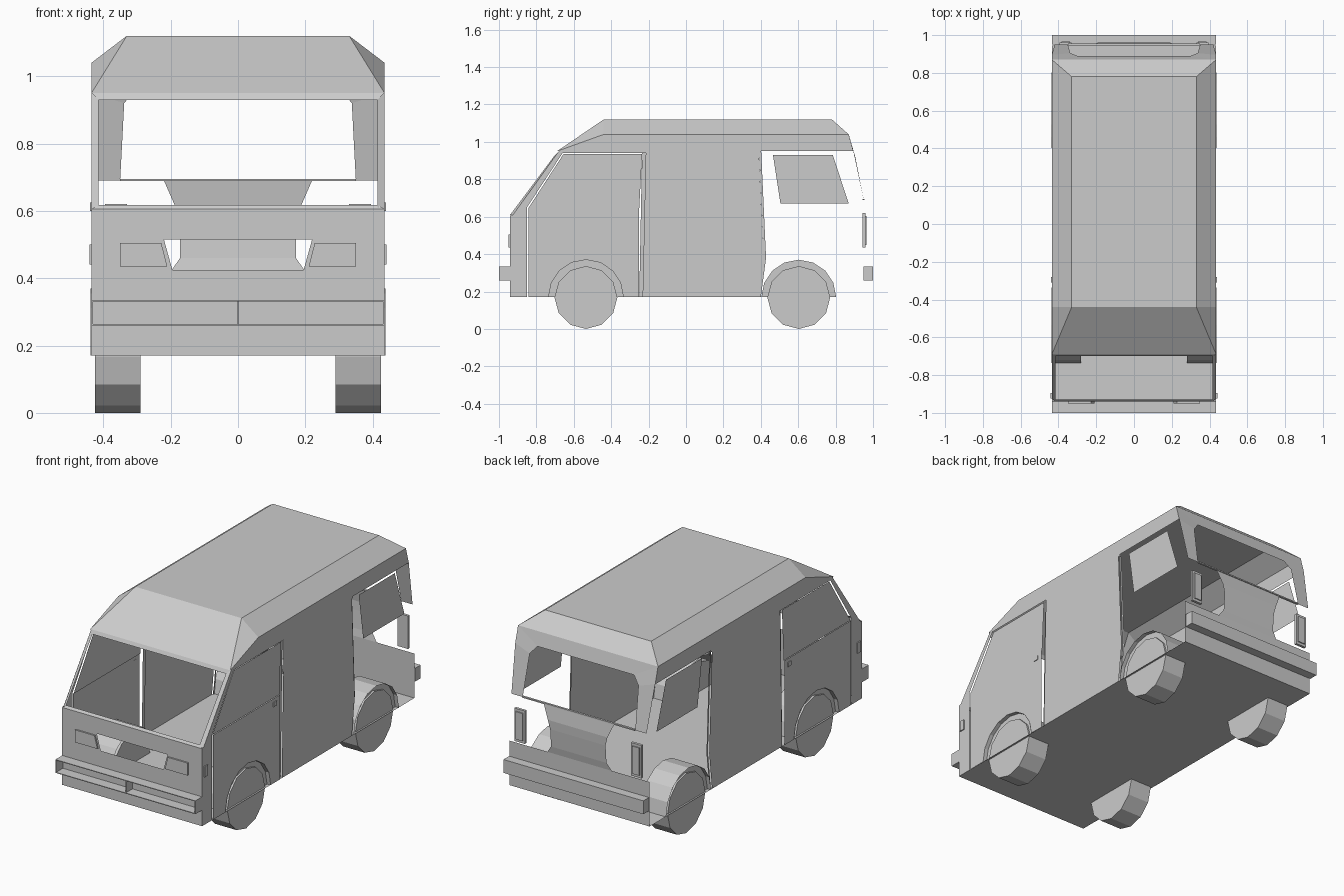
import bpy, math
from mathutils import Vector

cube = bpy.data.objects.get("Cube")
if cube:
    bpy.data.objects.remove(cube, do_unlink=True)

grey = bpy.data.materials.new("plain_grey")
grey.use_nodes = True
GREY = (0.6, 0.6, 0.6, 1)
grey.diffuse_color = GREY
grey.node_tree.nodes["Principled BSDF"].inputs["Base Color"].default_value = GREY

CORE = Vector((0, 0, 0.55))


def sheet(name, faces, mirror=True):
    """Open sheet of polygons facing away from the van's core, mirrored in x."""
    verts, polys = [], []
    for sign in ((1, -1) if mirror else (1,)):
        for face in faces:
            pts = [Vector((sign * x, y, z)) for x, y, z in face]
            normal = sum((pts[i - 1].cross(p) for i, p in enumerate(pts)), Vector())
            centre = sum(pts, Vector()) / len(pts)
            if normal.dot(centre - CORE) < 0:
                pts.reverse()
            polys.append(range(len(verts), len(verts) + len(pts)))
            verts += pts
    mesh = bpy.data.meshes.new(name)
    mesh.from_pydata(verts, [], [list(p) for p in polys])
    mesh.materials.append(grey)
    obj = bpy.data.objects.new(name, mesh)
    bpy.context.collection.objects.link(obj)
    return obj


def side(x, outline):
    return [(x, y, z) for y, z in outline]


def box(name, x0, x1, y0, y1, z0, z1):
    bpy.ops.mesh.primitive_cube_add(size=1, location=((x0 + x1) / 2, (y0 + y1) / 2, (z0 + z1) / 2))
    obj = bpy.context.object
    obj.name = name
    obj.scale = (abs(x1 - x0), y1 - y0, z1 - z0)
    obj.data.materials.append(grey)
    return obj


def pair(name, x0, x1, *rest):
    box("left_" + name, x0, x1, *rest)
    box("right_" + name, -x1, -x0, *rest)


def arch(cy, radius):
    """Half circle over an axle, from front to back."""
    return [(cy - radius * math.cos(i * math.pi / 8), FLOOR + radius * math.sin(i * math.pi / 8))
            for i in range(9)]


W, FLOOR, EAVE = 0.435, 0.17, 0.95
FRONT, REAR = -0.94, 0.945
AXLES = {"front": -0.535, "rear": 0.603}
ARCH, WHEEL = 0.2, 0.168

# Floor
sheet("floor", [[(-W, FRONT, FLOOR), (W, FRONT, FLOOR), (W, REAR, FLOOR), (-W, REAR, FLOOR)]], False)

# Raised roof with chamfered sides, sloped nose and sloped tail
nose, tail = (0.33, -0.44, 1.12), (0.33, 0.78, 1.12)
shoulder, heel = (W, -0.44, 1.04), (W, 0.87, 1.04)
brow, back = (W, -0.69, EAVE), (W, 0.895, EAVE)


def mid(p):
    return (0, p[1], p[2])


sheet("roof", [
    [mid(nose), nose, tail, mid(tail)],
    [nose, tail, heel, shoulder],
    [nose, shoulder, brow],
    [shoulder, heel, back, brow],
    [mid(nose), nose, brow, mid(brow)],
    [mid(tail), tail, heel, mid(heel)],
])
lip = (0.415, -0.7, 0.93)
sheet("windscreen_header", [[mid(brow), brow, lip, mid(lip)]])

# Rear window surround and sill
foot = (0.42, 0.95, 0.69)
top_in, corner, foot_in = (0.3, 0.89, 0.965), (0.338, 0.905, 0.92), (0.35, 0.95, 0.69)
sheet("rear_window_frame", [
    [mid(heel), heel, top_in, mid(top_in)],
    [heel, back, corner, top_in],
    [back, foot, foot_in, corner],
])
box("rear_window_sill", -0.35, 0.35, 0.943, 0.955, 0.688, 0.695)

# Front side panels and windscreen pillars
sheet("front_side_panel", [side(W, [
    (FRONT, FLOOR), (-0.85, FLOOR), (-0.85, 0.65), (-0.66, 0.94), (0.4, 0.94), (0.4, EAVE),
    (-0.68, EAVE), (-0.925, 0.61), (FRONT, 0.605)])])
sheet("windscreen_pillar", [[(W, -0.925, 0.605), (W, -0.68, EAVE), lip, (0.415, FRONT, 0.61)]])

# Front doors with wheel cut-outs, upper part split at the waistline
waist = 0.645
sheet("front_door", [
    side(W + 0.001, [(-0.843, FLOOR)] + arch(AXLES["front"], ARCH)
         + [(-0.25, FLOOR), (-0.25, waist), (-0.843, waist)]),
    side(W - 0.003, [(-0.843, waist), (-0.25, waist), (-0.235, 0.935), (-0.655, 0.935)]),
])
pair("door_handle", W, W + 0.005, -0.31, -0.28, 0.6, 0.625)

# Door pillars and middle doors
sheet("door_pillar", [side(W - 0.012, [(-0.25, FLOOR), (-0.225, FLOOR), (-0.21, 0.94), (-0.235, 0.94)])])
sheet("middle_door", [side(W, [
    (-0.232, FLOOR), (0.39, FLOOR), (0.415, 0.38), (0.39, 0.94), (-0.215, 0.94)])])
sheet("rear_door_pillar", [side(W - 0.008, [
    (0.39, FLOOR), (0.4, FLOOR), (0.428, 0.38), (0.402, EAVE), (0.39, EAVE), (0.415, 0.38)])])

# Rear side windows
sheet("rear_side_window", [side(W - 0.01, [(0.465, 0.93), (0.785, 0.93), (0.87, 0.67), (0.505, 0.67)])])

# Front panel around the grille opening
hole_top, hole_low = (0.22, FRONT, 0.515), (0.195, FRONT, 0.425)
sheet("front_panel", [
    [(0, FRONT, FLOOR), (W, FRONT, FLOOR), (W, FRONT, 0.425), (0, FRONT, 0.425)],
    [hole_low, (W, FRONT, 0.425), (W, FRONT, 0.515), hole_top],
    [(0, FRONT, 0.515), (W, FRONT, 0.515), (W, FRONT, 0.605), (0, FRONT, 0.605)],
    [(0, FRONT, 0.605), (W, FRONT, 0.605), (0.415, FRONT + 0.01, 0.618), (0, FRONT + 0.01, 0.618)],
])
lamp = [(0.21, 0.435), (0.35, 0.435), (0.35, 0.505), (0.228, 0.505)]
rim = [[(x, FRONT - d, z) for x, z in lamp] for d in (0, 0.009)]
sheet("headlight", [rim[1]] + [[rim[0][i - 1], rim[0][i], rim[1][i], rim[1][i - 1]] for i in range(4)])
pair("side_marker", W, W + 0.006, -0.925, -0.895, 0.44, 0.5)

# Front bumper: open channel with end caps and a centre rib
low, high = 0.26, 0.335
box("front_bumper_top", -W, W, -1, FRONT, high - 0.004, high)
box("front_bumper_bottom", -W, W, -1, FRONT, low, low + 0.004)
pair("front_bumper_end", W - 0.004, W, -1, FRONT, low, high)
box("front_bumper_rib", -0.002, 0.002, -0.995, FRONT, low, high)

# Rear panel, bumper, tailgate and lights
sheet("rear_panel", [[(-W, REAR, FLOOR), (W, REAR, FLOOR), (W, REAR, 0.42), (-W, REAR, 0.42)]], False)
box("rear_bumper", -W, W, REAR + 0.005, 1, low, high)
steps = [(0.2, REAR, 0.42), (0.172, 0.952, 0.46), (0.172, 0.96, 0.56), (0.185, 0.962, 0.61), (0.22, 0.95, 0.69)]
sheet("tailgate", [[mid(a), a, b, mid(b)] for a, b in zip(steps, steps[1:])])
pair("tail_light", 0.33, 0.395, 0.945, 0.96, 0.435, 0.62)
pair("tail_light_lens", 0.34, 0.385, 0.96, 0.966, 0.45, 0.605)

# Wheels and wheel wells
for end, cy in AXLES.items():
    curve = arch(cy, ARCH)
    sheet(end + "_wheel_well",
          [[(0.28, *a), (W + 0.003, *a), (W + 0.003, *b), (0.28, *b)] for a, b in zip(curve, curve[1:])]
          + [side(0.415, curve)])
    for label, sign in (("left", 1), ("right", -1)):
        bpy.ops.mesh.primitive_cylinder_add(vertices=12, radius=WHEEL, depth=0.135,
                                            location=(sign * 0.3575, cy, WHEEL),
                                            rotation=(0, math.pi / 2, 0))
        wheel = bpy.context.object
        wheel.name = f"{end}_{label}_wheel"
        wheel.data.materials.append(grey)
